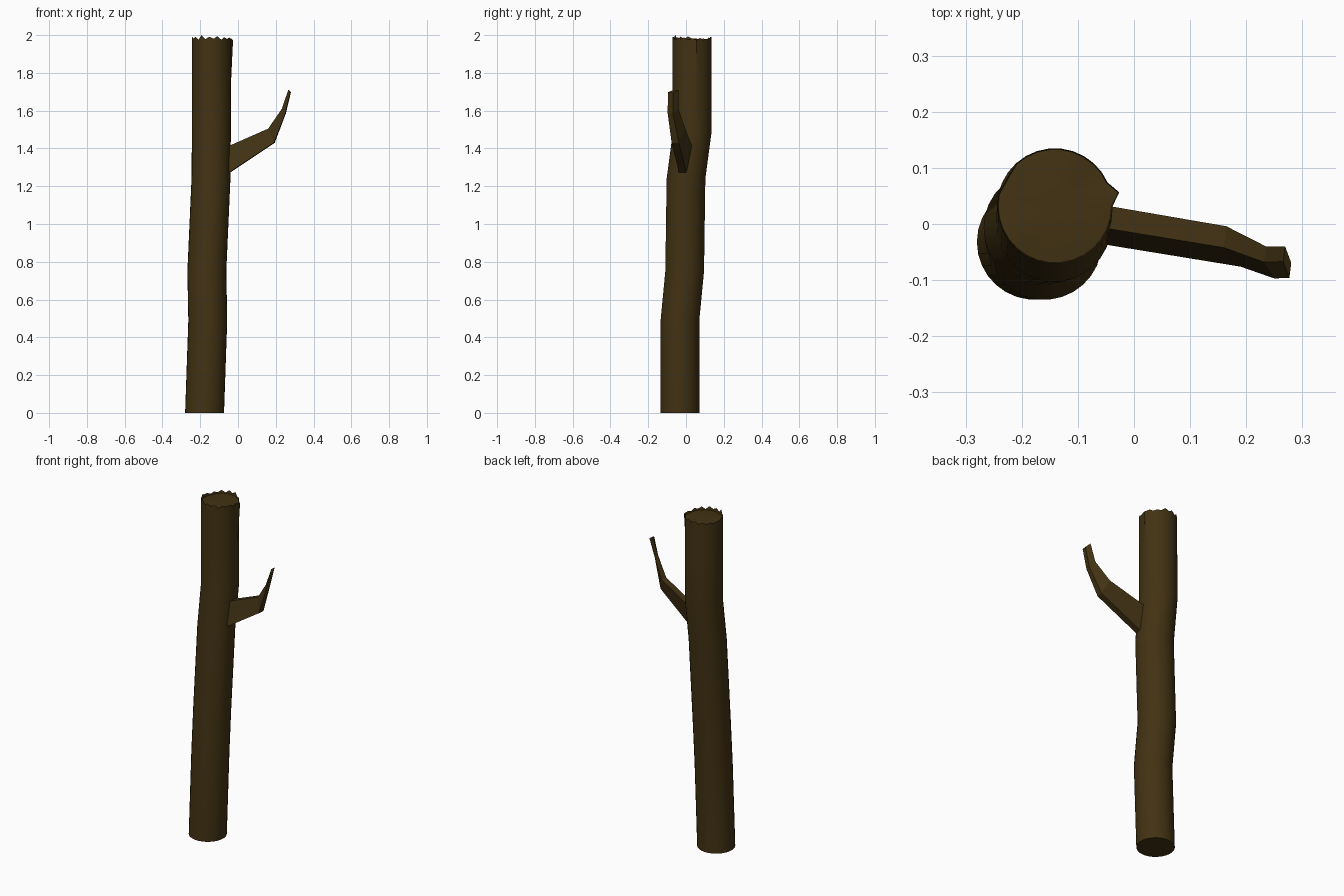
import bpy, bmesh, math, random
from mathutils import Vector

random.seed(4)
SIDES = 30
RADIUS = 0.103

if "Cube" in bpy.data.objects:
    bpy.data.objects.remove(bpy.data.objects["Cube"], do_unlink=True)

bark = bpy.data.materials.new("dark brown bark")
bark.use_nodes = True
COLOUR = (0.055, 0.032, 0.0065, 1)
bark.diffuse_color = COLOUR
shader = bark.node_tree.nodes["Principled BSDF"]
shader.inputs["Base Color"].default_value = COLOUR
shader.inputs["Roughness"].default_value = 0.9


def finish(bm, name, smooth):
    bmesh.ops.recalc_face_normals(bm, faces=bm.faces)
    mesh = bpy.data.meshes.new(name)
    bm.to_mesh(mesh)
    bm.free()
    mesh.materials.append(bark)
    obj = bpy.data.objects.new(name, mesh)
    bpy.context.collection.objects.link(obj)
    if smooth:
        bpy.ops.object.select_all(action="DESELECT")
        obj.select_set(True)
        bpy.context.view_layer.objects.active = obj
        bpy.ops.object.shade_smooth_by_angle(angle=math.radians(25))
    return obj


def bridge(bm, a, b):
    n = len(a)
    for i in range(n):
        j = (i + 1) % n
        bm.faces.new((a[i], a[j], b[j], b[i]))


def ring(bm, centre, radii, heights):
    verts = []
    for i in range(SIDES):
        a = math.tau * i / SIDES
        verts.append(bm.verts.new((centre[0] + radii[i] * math.cos(a),
                                   centre[1] + radii[i] * math.sin(a), heights[i])))
    return verts


# Trunk: bent column of round sections
bm = bmesh.new()
path = [(-0.177, -0.032, 0), (-0.16, -0.032, 0.49), (-0.165, -0.007, 0.75),
        (-0.143, 0, 1.24), (-0.141, 0.032, 1.48), (-0.141, 0.032, 1.73)]
rings = [ring(bm, p, [RADIUS] * SIDES, [p[2]] * SIDES) for p in path]

# Broken top: splintered rim with one raised split and one flattened side
top = path[-1]
radii = [RADIUS] * SIDES
radii[1] *= 1.14
radii[12] *= 0.96
radii[13] *= 0.96
teeth = [random.uniform(1.973, 1.982) if i % 2 else random.uniform(1.98, 1.995)
         for i in range(SIDES)]
teeth[20] = 2.0
rings.append(ring(bm, top, radii, teeth))

# Shallow faceted cap inside the rim
sector = [random.uniform(1.962, 1.972) for _ in range(10)]
cap = []
for i in range(SIDES):
    k, t = i // 3, (i % 3) / 3
    cap.append(sector[k] * (1 - t) + sector[(k + 1) % 10] * t)
rings.append(ring(bm, top, [r * 0.98 for r in radii], cap))
for lower, upper in zip(rings, rings[1:]):
    bridge(bm, lower, upper)
middle = bm.verts.new((top[0], top[1], 1.98))
for i in range(SIDES):
    bm.faces.new((rings[-1][i], rings[-1][(i + 1) % SIDES], middle))
bm.faces.new(rings[0])
finish(bm, "trunk", True)

# Branch: tapering four-sided limb; each section gives its upper and lower
# front corners and its thickness towards the back
bm = bmesh.new()
sections = [((-0.09, -0.001, 1.395), (-0.08, -0.032, 1.25), 0.04),
            ((0.16, -0.042, 1.505), (0.19, -0.076, 1.43), 0.038),
            ((0.232, -0.068, 1.61), (0.25, -0.097, 1.585), 0.028),
            ((0.266, -0.067, 1.71), (0.277, -0.096, 1.697), 0.027)]
limb = []
for upper, lower, thick in sections:
    back = Vector((0.12, 1, 0)) * thick
    u, l = Vector(upper), Vector(lower)
    limb.append([bm.verts.new(p) for p in (u, l, l + back, u + back)])
for a, b in zip(limb, limb[1:]):
    bridge(bm, a, b)
bm.faces.new(limb[0])
bm.faces.new(limb[-1])
finish(bm, "side_branch", False)
